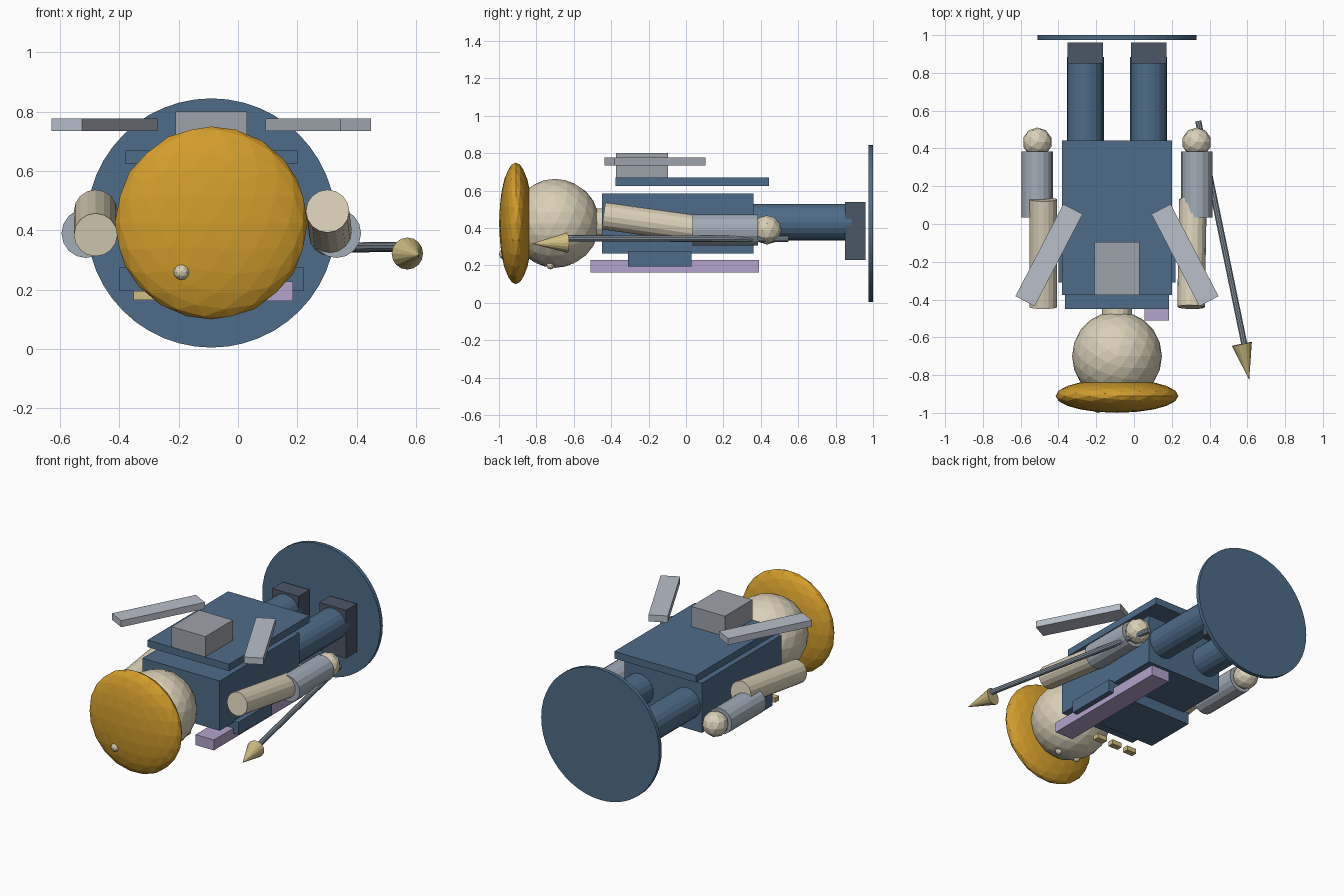
import bpy
from math import radians
from mathutils import Vector

if "Cube" in bpy.data.objects:
    bpy.data.objects.remove(bpy.data.objects["Cube"], do_unlink=True)

MID = -0.09   # x of the figure's centre line
AXIS = 0.425  # z of the figure's long axis


def material(name, hex_code):
    srgb = [int(hex_code[i:i + 2], 16) / 255 for i in (0, 2, 4)]
    colour = [c / 12.92 if c < 0.04 else ((c + 0.055) / 1.055) ** 2.4 for c in srgb] + [1]
    m = bpy.data.materials.new(name)
    m.use_nodes = True
    m.diffuse_color = colour
    m.node_tree.nodes["Principled BSDF"].inputs["Base Color"].default_value = colour
    return m


blue = material("uniform blue", "4E6C88")
gold = material("gold", "D29D2C")
skin = material("pale skin", "DAD0B8")
silver = material("silver", "B8BFCA")
grey = material("pack grey", "9EA4AB")
sleeve_grey = material("sleeve grey", "A2ACB7")
steel = material("steel", "8A96A2")
slate = material("boot slate", "4B5767")
purple = material("sash purple", "B3A3CB")
brass = material("brass", "D0BE84")


def finish(name, mat):
    ob = bpy.context.object
    ob.name = name
    ob.data.materials.append(mat)
    return ob


def box(name, mat, centre, size, turn=0):
    bpy.ops.mesh.primitive_cube_add(size=1, location=centre, rotation=(0, 0, radians(turn)))
    bpy.context.object.scale = size
    return finish(name, mat)


def ball(name, mat, centre, radius, detail=2, flat=1):
    bpy.ops.mesh.primitive_ico_sphere_add(subdivisions=detail, radius=radius, location=centre)
    bpy.context.object.scale.y = flat
    return finish(name, mat)


def rod(name, mat, start, end, r1, r2=None, sides=16):
    a, b = Vector(start), Vector(end)
    bpy.ops.mesh.primitive_cone_add(vertices=sides, radius1=r1, radius2=r1 if r2 is None else r2,
                                    depth=(b - a).length, location=(a + b) / 2)
    bpy.context.object.rotation_euler = (b - a).to_track_quat('Z', 'Y').to_euler()
    return finish(name, mat)


# Base disc behind the feet
rod("base_disc", blue, (MID, 0.975, AXIS), (MID, 1, AXIS), 0.42, sides=48)

# Torso, back plate, chest plate and pack
box("torso", blue, (MID, -0.045, AXIS), (0.55, 0.81, 0.32))
box("back_plate", blue, (MID, 0.033, 0.647), (0.58, 0.82, 0.045))
box("chest_plate", blue, (MID, -0.14, 0.235), (0.62, 0.34, 0.08))
box("pack", grey, (MID, -0.235, 0.735), (0.24, 0.28, 0.13))

# Sash and medals on the chest
box("sash", purple, (0.12, -0.06, 0.195), (0.13, 0.9, 0.067))
for i in range(3):
    box(f"medal_{i + 1}", brass, (-0.318 + 0.115 * i, -0.42, 0.18), (0.07, 0.04, 0.03))

# Neck, head, eyes and hat
rod("neck", skin, (MID, -0.5, AXIS), (MID, -0.43, AXIS), 0.08)
ball("head", skin, (MID, -0.7, AXIS), 0.238, 3)
ball("hat", gold, (MID, -0.91, AXIS), 0.325, 3, 0.275)
ball("hat_button", skin, (-0.19, -0.972, 0.26), 0.028)

# Paired parts
for side, s in (("left", 1), ("right", -1)):
    ball(f"{side}_eye", skin, (MID + 0.07 * s, -0.725, 0.2), 0.021)
    leg_x = MID + 0.168 * s
    rod(f"{side}_leg", blue, (leg_x, 0.3, 0.43), (leg_x, 0.885, 0.43), 0.098, sides=20)
    box(f"{side}_boot", slate, (leg_x, 0.905, 0.385), (0.19, 0.11, 0.31))
    box(f"{side}_wing", silver, (MID + 0.36 * s, -0.165, 0.756), (0.115, 0.55, 0.042), 27.5 * s)
    arm_x = MID + 0.422 * s
    rod(f"{side}_sleeve", sleeve_grey, (arm_x, 0.035, 0.39), (arm_x, 0.385, 0.39), 0.083)
    ball(f"{side}_hand", skin, (arm_x, 0.433, 0.39), 0.078)

# Upper arms swing in opposite directions
rod("left_upper_arm", skin, (0.302, -0.44, 0.465), (0.312, 0.13, 0.385), 0.073)
rod("right_upper_arm", skin, (-0.48, -0.44, 0.385), (-0.48, 0.13, 0.465), 0.073)

# Spear in the left hand
rod("spear_shaft", steel, (0.34, 0.545, 0.342), (0.585, -0.64, 0.345), 0.017, sides=10)
rod("spear_tip", brass, (0.571, -0.635, 0.322), (0.61, -0.825, 0.316), 0.054, 0)
